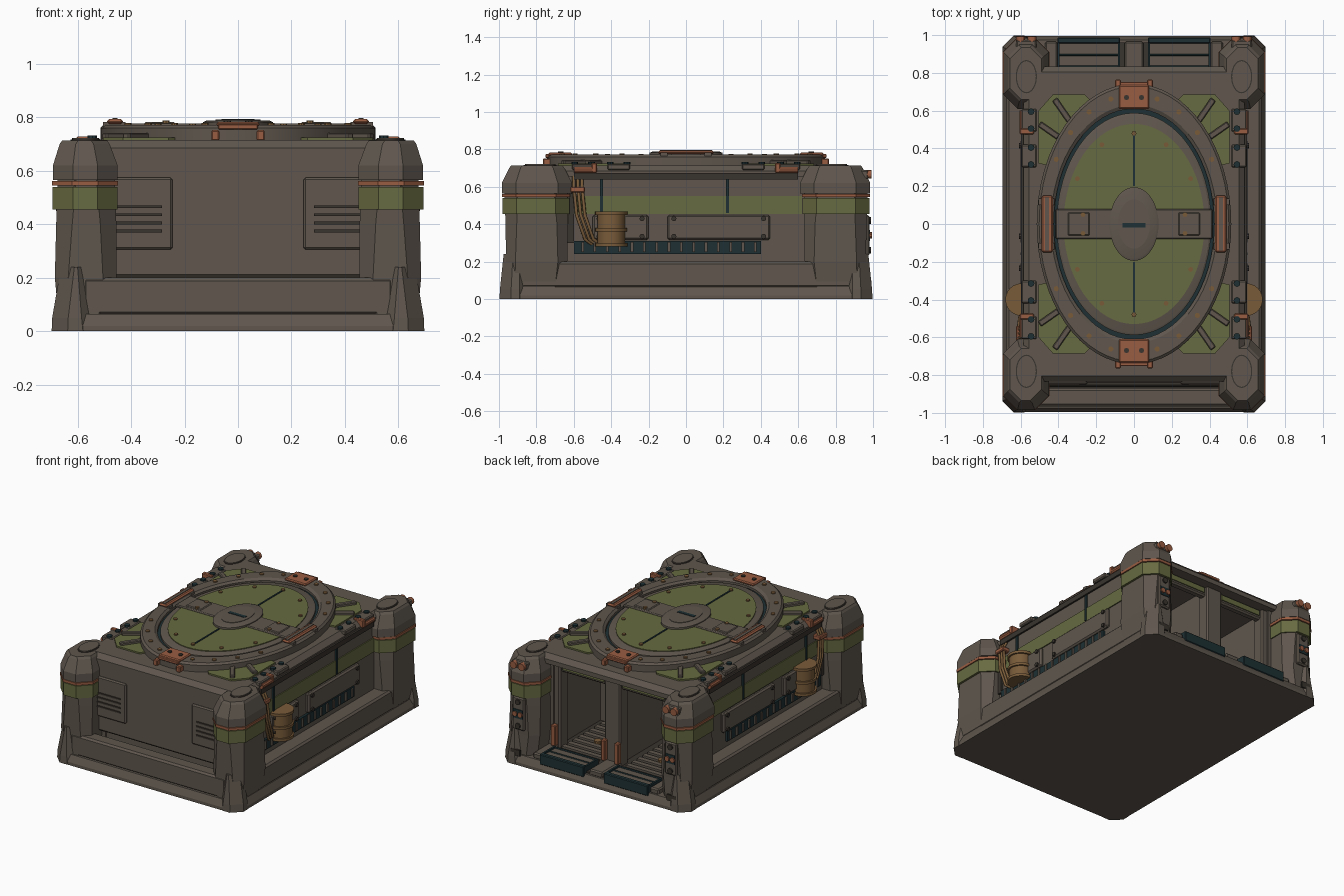
import bpy, bmesh, math
from mathutils import Vector, Matrix

cube = bpy.data.objects.get("Cube")
if cube:
    bpy.data.objects.remove(cube, do_unlink=True)


def material(name, rgb):
    m = bpy.data.materials.new(name)
    m.use_nodes = True
    m.diffuse_color = (*rgb, 1)
    bsdf = m.node_tree.nodes["Principled BSDF"]
    bsdf.inputs["Base Color"].default_value = (*rgb, 1)
    bsdf.inputs["Roughness"].default_value = 0.8
    return m


steel = material("brown_grey_steel", (0.115, 0.094, 0.075))
green = material("olive_green", (0.135, 0.145, 0.052))
copper = material("copper_orange", (0.32, 0.11, 0.055))
teal = material("dark_teal", (0.013, 0.030, 0.034))
ochre = material("rusty_ochre", (0.19, 0.105, 0.042))
dark = material("dark_recess", (0.04, 0.033, 0.027))


def finish(ob, mat, mirror="", bevel=0):
    ob.data.materials.append(mat)
    if bevel:
        b = ob.modifiers.new("edge", "BEVEL")
        b.width, b.segments, b.limit_method = bevel, 1, "ANGLE"
    if mirror:
        m = ob.modifiers.new("mirror", "MIRROR")
        m.use_axis = ("x" in mirror, "y" in mirror, False)
        m.use_mirror_merge = False
    return ob


def from_bmesh(name, bm, mat, mirror="", bevel=0):
    bmesh.ops.recalc_face_normals(bm, faces=bm.faces)
    me = bpy.data.meshes.new(name)
    bm.to_mesh(me)
    bm.free()
    ob = bpy.data.objects.new(name, me)
    bpy.context.collection.objects.link(ob)
    return finish(ob, mat, mirror, bevel)


def box(name, mat, x, y, z, mirror="", bevel=0):
    bm = bmesh.new()
    bmesh.ops.create_cube(bm, size=1)
    for v in bm.verts:
        v.co = [(lo + hi) / 2 + c * (hi - lo) for c, (lo, hi) in zip(v.co, (x, y, z))]
    return from_bmesh(name, bm, mat, mirror, bevel)


def loft(name, mat, sections, mirror="", ring=False, bevel=0):
    """Skin equal-length point loops; ring joins the last to the first."""
    bm = bmesh.new()
    loops = [[bm.verts.new(p) for p in s] for s in sections]
    n = len(loops[0])
    pairs = list(zip(loops, loops[1:])) + ([(loops[-1], loops[0])] if ring else [])
    for a, b in pairs:
        for i in range(n):
            bm.faces.new((a[i], a[(i + 1) % n], b[(i + 1) % n], b[i]))
    if not ring:
        bm.faces.new(loops[0])
        bm.faces.new(loops[-1])
    return from_bmesh(name, bm, mat, mirror, bevel)


def octagon(z, x0, x1, y0, y1, c):
    return [(x0 + c, y0, z), (x1 - c, y0, z), (x1, y0 + c, z), (x1, y1 - c, z),
            (x1 - c, y1, z), (x0 + c, y1, z), (x0, y1 - c, z), (x0, y0 + c, z)]


def oval(z, rx, ry, cx=0, cy=0, n=64):
    return [(cx + rx * math.cos(t * math.tau / n), cy + ry * math.sin(t * math.tau / n), z)
            for t in range(n)]


def rods(name, mat, points, radius, depth, axis="Z", mirror="", sides=10):
    """Cylinders centred on each point, along one axis."""
    turn = {"Z": Matrix(), "X": Matrix.Rotation(math.pi / 2, 4, "Y"),
            "Y": Matrix.Rotation(math.pi / 2, 4, "X")}[axis]
    bm = bmesh.new()
    for p in points:
        bmesh.ops.create_cone(bm, cap_ends=True, segments=sides, radius1=radius, radius2=radius,
                              depth=depth, matrix=Matrix.Translation(p) @ turn)
    return from_bmesh(name, bm, mat, mirror)


def pipe(name, mat, points, radius, mirror=""):
    cu = bpy.data.curves.new(name, "CURVE")
    cu.dimensions, cu.bevel_depth, cu.bevel_resolution = "3D", radius, 2
    sp = cu.splines.new("POLY")
    sp.points.add(len(points) - 1)
    for p, co in zip(sp.points, points):
        p.co = (*co, 1)
    ob = bpy.data.objects.new(name, cu)
    bpy.context.collection.objects.link(ob)
    return finish(ob, mat, mirror)


# Base slab and sill rails
loft("base_slab", steel, [octagon(0, -.695, .695, -.995, .995, .08),
                          octagon(.02, -.695, .695, -.995, .995, .08),
                          octagon(.065, -.675, .675, -.975, .975, .08)])
box("front_sill", steel, (-.58, .58), (-.965, -.87), (.06, .2), bevel=.012)
box("side_sill", steel, (.56, .675), (-.88, .88), (.06, .2), "x", .012)
rods("front_pipe", dark, [(0, -.845, .12)], .02, 1.1, "X")

# Main hull, open at the back
box("hull_core", steel, (-.56, .56), (-.79, .3), (.06, .67))
box("front_wall", steel, (-.5, .5), (-.835, -.78), (.2, .68), bevel=.012)
box("side_wall", steel, (.43, .575), (-.8, .8), (.06, .67), "x")
loft("roof", steel, [octagon(.655, -.585, .585, -.835, .835, .02),
                     octagon(.685, -.585, .585, -.835, .835, .02),
                     octagon(.715, -.555, .555, -.805, .805, .02)])

# Front vent panels
box("vent_panel", steel, (.245, .48), (-.85, -.83), (.305, .575), "x", .008)
for i in range(4):
    z = .37 + i * .03
    box("vent_slot", dark, (.285, .46), (-.856, -.849), (z, z + .01), "x")

# Side wall dressing
box("side_green_band", green, (.57, .582), (-.62, .62), (.455, .55), "x")
box("side_seam", teal, (.575, .588), (-.46, -.445), (.46, .65), "x")
box("side_seam_rear", teal, (.575, .588), (.215, .23), (.46, .65), "x")
for y0, y1 in ((-.5, -.2), (-.1, .45)):
    box("side_panel", steel, (.57, .6), (y0, y1), (.315, .45), "x", .01)
    rods("panel_bolts", dark, [(.603, y, z) for y in (y0 + .035, y1 - .035)
                               for z in (.335, .43)], .014, .014, "X", "x", 8)
box("side_grille", teal, (.57, .59), (-.6, .4), (.24, .31), "x")
for i in range(15):
    y = -.56 + i * .066
    box("grille_rib", steel, (.585, .6), (y, y + .014), (.25, .305), "x")

# Side canister and hoses
rods("canister", ochre, [(.595, -.4, .37)], .075, .17, "Z", "x", 24)
rods("canister_rims", ochre, [(.595, -.4, z) for z in (.29, .37, .458)], .086, .018, "Z", "x", 24)
for k in range(3):
    d = k * .022
    pipe("hose", ochre, [(.575, -.6 + d, .66), (.605, -.6 + d, .6), (.61, -.585 + d, .45),
                         (.605, -.54 + d, .32), (.58, -.5 + d, .29)], .009, "x")
box("hose_clamp", copper, (.57, .625), (-.62, -.54), (.57, .6), "x", .005)
box("hose_plate", dark, (.57, .59), (-.635, -.6), (.3, .6), "x")

# Corner pillars with feet, bands and caps
loft("pillar", steel, [octagon(.06, .47, .672, .65, .965, .05),
                       octagon(.2, .455, .685, .635, .962, .05),
                       octagon(.4, .455, .68, .63, .965, .06),
                       octagon(.57, .46, .675, .635, .97, .07)], "xy")
loft("pillar_green_band", green, [octagon(z, .45, .693, .622, .982, .075) for z in (.455, .54)], "xy")
loft("pillar_copper_strip", copper, [octagon(z, .448, .695, .62, .985, .075) for z in (.545, .562)], "xy")
loft("pillar_cap", steel, [octagon(.565, .45, .692, .61, .985, .075),
                           octagon(.62, .45, .692, .61, .985, .075),
                           octagon(.7, .48, .667, .65, .945, .06),
                           octagon(.714, .49, .657, .66, .935, .06)], "xy")
loft("cap_groove", dark, [oval(z, .056, .088, .57, .78, 32) for z in (.71, .717)], "xy")
loft("cap_disc", steel, [oval(z, .05, .082, .57, .78, 32) for z in (.71, .722)], "xy")
loft("pillar_foot", steel, [octagon(0, .52, .697, .83, .997, .06),
                            octagon(.05, .525, .695, .83, .995, .06),
                            octagon(.24, .55, .662, .84, .975, .05)], "xy")

# Roof corner pads and ribs
pad = [(.505, .32), (.505, .6), (.43, .685), (.26, .685), (.18, .6), (.4, .3)]
loft("corner_pad", green, [[(x, y, z) for x, y in pad] for z in (.71, .725)], "xy")
for a, b in (((.33, .53), (.42, .66)), ((.4, .46), (.5, .53))):
    a, b = Vector(a), Vector(b)
    side = (b - a).orthogonal().normalized() * .016
    foot = [a + side, a - side, b - side, b + side]
    loft("pad_rib", steel, [[(*p, z) for p in foot] for z in (.715, .742)], "xy", bevel=.005)

# Roof edge hinges
box("edge_strip", dark, (.585, .597), (-.6, .6), (.64, .675), "x")
for y in (.36, .55):
    box("hinge_plate", steel, (.515, .595), (y - .06, y + .06), (.69, .722), "xy", .006)
    rods("hinge_bolts", teal, [(.545, y + d, .725) for d in (-.045, .045)], .018, .014, "Z", "xy", 8)
box("hinge_clip", copper, (.53, .605), (.475, .505), (.675, .728), "xy", .005)
rods("hinge_pin", copper, [(.59, .55, .69)], .018, .1, "Y", "xy")

# Oval hatch on the roof
loft("hatch_ring", steel, [oval(.71, .515, .742), oval(.76, .515, .742), oval(.772, .502, .728),
                           oval(.772, .44, .63), oval(.76, .425, .61), oval(.71, .425, .61)], ring=True)
loft("hatch_gasket", teal, [oval(z, .435, .62) for z in (.71, .745)])
loft("hatch_rim", steel, [oval(.74, .41, .588), oval(.758, .41, .588), oval(.764, .4, .575)])
loft("hatch_green_plate", green, [oval(z, .373, .53) for z in (.74, .769)])
box("hatch_seam", teal, (-.005, .005), (.2, .49), (.76, .773), "y")
box("hatch_crossbar", steel, (.1, .415), (-.08, .08), (.755, .777), "x", .006)
box("crossbar_pad", steel, (.235, .35), (-.06, .06), (.77, .783), "x", .005)
loft("hatch_hub", steel, [oval(.76, .13, .195), oval(.782, .13, .195), oval(.788, .118, .18)])
loft("hub_inset", steel, [oval(z, .085, .13) for z in (.78, .791)])
box("hub_slot", teal, (-.062, .062), (-.018, .006), (.786, .794))
rods("ring_bolts", ochre, [(x, y, .772) for i, (x, y, z) in enumerate(oval(0, .475, .685, n=24))
                           if i % 6 and i % 12 not in (1, 11)], .014, .014)
rods("plate_bolts", ochre, [(.17, .42, .77), (.3, .24, .77), (.27, .05, .783), (0, .48, .773)],
     .013, .012, "Z", "xy", 8)

# Copper latches and side handles
box("latch_plate", copper, (-.08, .08), (.61, .735), (.765, .782), "y", .006)
box("latch_bracket", copper, (.07, .1), (.72, .765), (.712, .752), "xy", .005)
box("latch_lip", copper, (-.075, .075), (.73, .752), (.755, .775), "y", .004)
rods("latch_bolts", dark, [(.04, .67, .784)], .014, .01, "Z", "xy", 8)
box("handle_bar", copper, (.43, .49), (-.15, .15), (.775, .793), "x", .008)
box("handle_strap", steel, (.45, .47), (-.14, .14), (.79, .797), "x")
box("handle_foot", steel, (.42, .505), (.1, .135), (.765, .782), "xy")

# Rear bays
box("bay_floor", dark, (-.44, .44), (.28, .96), (.06, .075))
box("bay_divider", steel, (-.035, .035), (.3, .72), (.06, .67))
box("centre_post", steel, (-.06, .06), (.7, .79), (.06, .66), bevel=.01)
box("outer_post", steel, (.39, .455), (.7, .79), (.06, .66), "x", .01)
box("bay_header", steel, (-.45, .45), (.72, .77), (.59, .66), bevel=.01)
box("header_green_strip", green, (.07, .38), (.768, .777), (.61, .645), "x")
box("centre_curb", steel, (-.05, .05), (.78, .965), (.06, .1), bevel=.008)
box("outer_curb", steel, (.405, .47), (.78, .965), (.06, .1), "x", .008)
box("bay_back_panel", steel, (.08, .38), (.28, .315), (.14, .56), "x", .01)
for i in range(9):
    y = .33 + i * .058
    box("floor_slat", steel, (.09, .39), (y, y + .034), (.07, .09), "x")
box("ramp_plate", steel, (.085, .395), (.83, .96), (.06, .1), "x")
for y0, y1, z1 in ((.825, .838, .108), (.89, .9, .106), (.955, .988, .115)):
    box("ramp_edge", teal, (.075, .405), (y0, y1), (.045, z1), "x", .005)
for x in (.08, .4):
    box("ramp_side", teal, (x - .006, x + .006), (.83, .98), (.06, .112), "x")
box("bay_latch", copper, (.035, .065), (.785, .82), (.1, .24), "x", .005)
box("bay_latch_outer", copper, (.405, .44), (.785, .82), (.1, .24), "x", .005)
rods("floor_lamp", ochre, [(.24, .6, .095)], .025, .02, "Z", "x")

# Fittings on the back of the rear pillars
box("rear_plate", steel, (.525, .615), (.955, .98), (.23, .45), "x", .008)
box("rear_socket", teal, (.535, .605), (.975, .985), (.31, .37), "x")
rods("rear_knobs", copper, [(.55, .984, .34), (.59, .984, .34)], .017, .02, "Y", "x")
rods("rear_bolts", dark, [(.57, .982, .42), (.57, .982, .26)], .018, .016, "Y", "x")
box("rear_lamp_mount", steel, (.515, .625), (.93, .975), (.64, .69), "x", .008)
rods("rear_lamps", copper, [(.54, .978, .667), (.6, .978, .667)], .024, .03, "Y", "x", 12)
box("rear_foot_plate", dark, (.55, .62), (.98, .992), (.06, .1), "x")

# Smooth the round parts, keep hard edges
for ob in bpy.context.scene.objects:
    if ob.type == "MESH" and ob.name.startswith(("canister", "hatch_", "cap_", "hub_", "rear_lamps")):
        bpy.ops.object.select_all(action="DESELECT")
        ob.select_set(True)
        bpy.context.view_layer.objects.active = ob
        bpy.ops.object.shade_smooth_by_angle(angle=math.radians(30))
